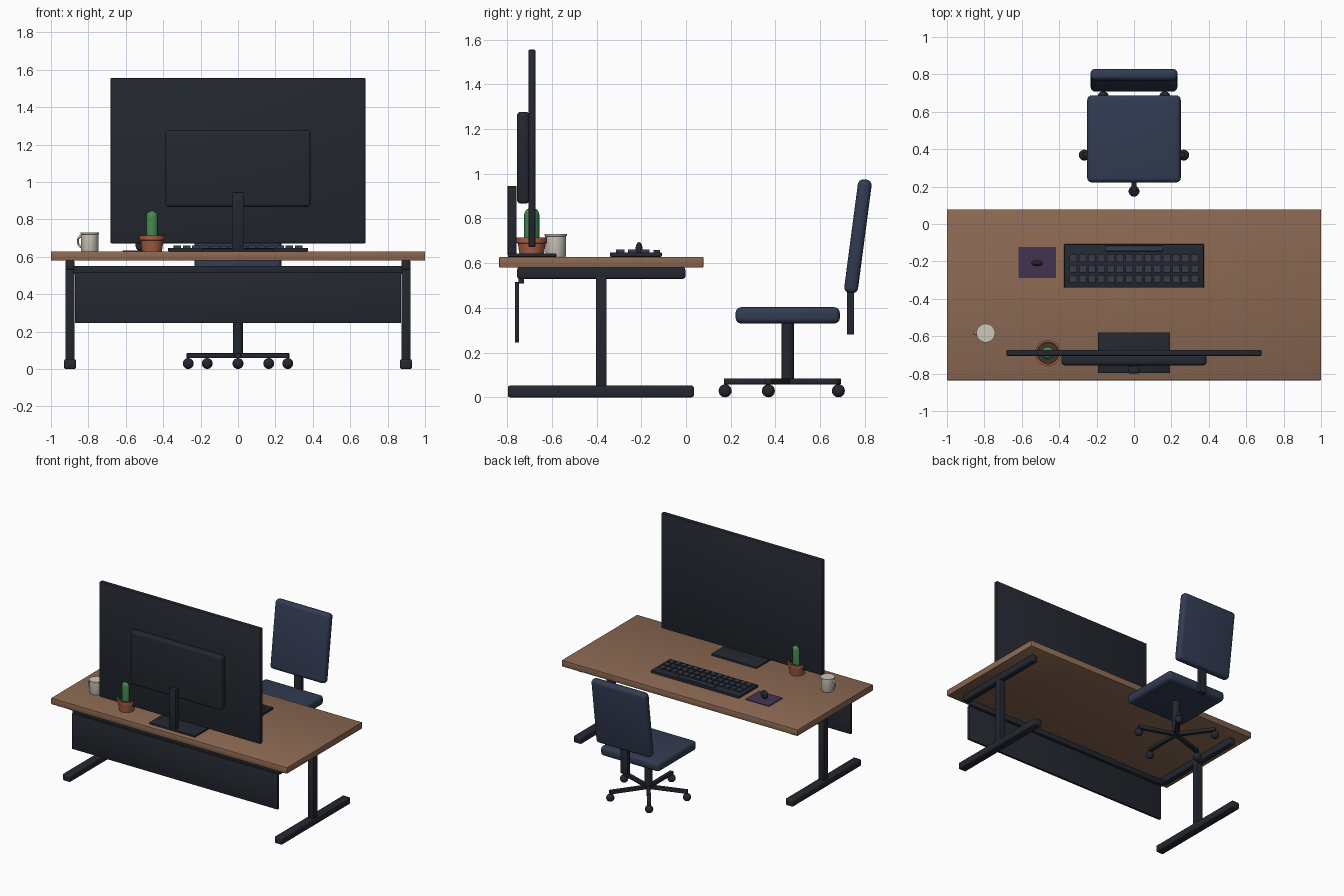
import bpy, bmesh
from math import radians, cos, sin, pi
from mathutils import Matrix, Vector

if "Cube" in bpy.data.objects:
    bpy.data.objects.remove(bpy.data.objects["Cube"])


def material(name, rgb):
    m = bpy.data.materials.new(name)
    m.diffuse_color = (*rgb, 1)
    m.use_nodes = True
    m.node_tree.nodes["Principled BSDF"].inputs["Base Color"].default_value = m.diffuse_color
    return m


WOOD = material("wood", (0.26, 0.14, 0.085))
DARK = material("dark_metal", (0.017, 0.021, 0.029))
FABRIC = material("navy_fabric", (0.032, 0.044, 0.085))
KEY = material("keycap", (0.035, 0.043, 0.066))
PURPLE = material("purple_pad", (0.055, 0.034, 0.082))
CREAM = material("cream", (0.62, 0.58, 0.49))
CLAY = material("clay", (0.38, 0.11, 0.06))
GREEN = material("green", (0.06, 0.25, 0.09))
SOIL = material("soil", (0.06, 0.035, 0.02))


def finish(name, bm, mat):
    bmesh.ops.recalc_face_normals(bm, faces=bm.faces[:])
    me = bpy.data.meshes.new(name)
    bm.to_mesh(me)
    bm.free()
    me.materials.append(mat)
    ob = bpy.data.objects.new(name, me)
    bpy.context.collection.objects.link(ob)
    bpy.ops.object.select_all(action='DESELECT')
    ob.select_set(True)
    bpy.context.view_layer.objects.active = ob
    bpy.ops.object.shade_smooth_by_angle(angle=radians(35))
    return ob


def add_box(bm, lo, hi):
    lo, hi = Vector(lo), Vector(hi)
    mtx = Matrix.Translation((lo + hi) / 2) @ Matrix.Diagonal((*(hi - lo), 1))
    bmesh.ops.create_cube(bm, size=1, matrix=mtx)


def box(name, lo, hi, mat, bevel=0.003, seg=2):
    bm = bmesh.new()
    add_box(bm, lo, hi)
    if bevel:
        bmesh.ops.bevel(bm, geom=bm.edges[:], offset=bevel, segments=seg,
                        profile=0.5, affect='EDGES')
    return finish(name, bm, mat)


def lathe(name, profile, center, mat, steps=32):
    # spin a closed (r, z) profile that starts and ends on the axis
    bm = bmesh.new()
    vs = [bm.verts.new((r, 0, z)) for r, z in profile]
    es = [bm.edges.new(p) for p in zip(vs, vs[1:])]
    bmesh.ops.spin(bm, geom=vs + es, cent=(0, 0, 0), axis=(0, 0, 1),
                   angle=2 * pi, steps=steps)
    bmesh.ops.remove_doubles(bm, verts=bm.verts[:], dist=1e-5)
    ob = finish(name, bm, mat)
    ob.location = center
    return ob


def capsule(name, r, z0, z1, x, y, mat):
    n = 8
    prof = [(r * sin(pi / 2 * i / n), z0 + r - r * cos(pi / 2 * i / n)) for i in range(n + 1)]
    prof += [(r * cos(pi / 2 * i / n), z1 - r + r * sin(pi / 2 * i / n)) for i in range(n)]
    return lathe(name, prof + [(0, z1)], (x, y, 0), mat)


def ball(name, center, radii, mat):
    bm = bmesh.new()
    bmesh.ops.create_uvsphere(bm, u_segments=20, v_segments=12, radius=1,
                              matrix=Matrix.Translation(center) @ Matrix.Diagonal((*radii, 1)))
    return finish(name, bm, mat)


# desk
TOP = 0.628
box("desk_top", (-1, -0.836, 0.58), (1, 0.078, TOP), WOOD, 0.004)
for side, s in (("left", -1), ("right", 1)):
    x = 0.898 * s
    box(side + "_foot", (x - 0.032, -0.797, 0), (x + 0.032, 0.035, 0.052), DARK, 0.01, 3)
    box(side + "_leg", (x - 0.025, -0.403, 0.04), (x + 0.025, -0.355, 0.54), DARK)
    box(side + "_top_beam", (x - 0.025, -0.755, 0.53), (x + 0.025, -0.003, 0.581), DARK, 0.01, 3)
box("crossbar", (-0.88, -0.75, 0.508), (0.88, -0.724, 0.55), DARK)
box("modesty_panel", (-0.872, -0.765, 0.245), (0.872, -0.747, 0.515), DARK, 0.002)

# monitor
box("screen", (-0.682, -0.705, 0.672), (0.682, -0.673, 1.555), DARK, 0.006)
box("screen_back_housing", (-0.388, -0.756, 0.866), (0.388, -0.70, 1.277), DARK, 0.018, 4)
box("stand_neck", (-0.029, -0.798, 0.635), (0.029, -0.757, 0.945), DARK)
box("stand_base", (-0.193, -0.797, TOP), (0.193, -0.58, 0.643), DARK)

# keyboard with three rows of keys and a wide strip
box("keyboard_body", (-0.374, -0.34, TOP), (0.374, -0.108, 0.648), DARK, 0.004)
bm = bmesh.new()
for row in range(3):
    for col in range(14):
        x, y = (col - 6.5) * 0.05, -0.184 - row * 0.055
        add_box(bm, (x - 0.02, y - 0.02, 0.645), (x + 0.02, y + 0.02, 0.66))
finish("keys", bm, KEY)
box("keyboard_strip", (-0.155, -0.146, 0.645), (0.155, -0.116, 0.658), KEY, 0.002)

# mouse and pad
box("mouse_pad", (-0.618, -0.288, TOP), (-0.418, -0.123, 0.633), PURPLE, 0)
ball("mouse", (-0.518, -0.21, 0.661), (0.03, 0.016, 0.033), DARK)

# mug
lathe("mug", [(0, TOP), (0.044, TOP), (0.046, 0.632), (0.047, 0.72), (0.05, 0.722),
              (0.05, 0.73), (0, 0.73)], (-0.793, -0.583, 0), CREAM)
bpy.ops.mesh.primitive_torus_add(major_segments=28, minor_segments=10, major_radius=0.03,
                                 minor_radius=0.007, location=(-0.835, -0.583, 0.682),
                                 rotation=(pi / 2, 0, 0))
handle = bpy.context.object
handle.name = "mug_handle"
handle.scale = (0.7, 1, 1)
handle.data.materials.append(CREAM)
bpy.ops.object.shade_smooth_by_angle(angle=radians(40))

# potted cactus
PX, PY = -0.46, -0.69
lathe("pot", [(0, TOP), (0.053, TOP), (0.062, 0.688), (0.069, 0.69), (0.069, 0.714),
              (0.058, 0.714), (0.056, 0.7), (0, 0.7)], (PX, PY, 0), CLAY)
lathe("soil", [(0, 0.69), (0.056, 0.69), (0.056, 0.705), (0, 0.705)], (PX, PY, 0), SOIL)
capsule("cactus_body", 0.034, 0.67, 0.848, PX, PY, GREEN)
capsule("cactus_arm", 0.015, 0.763, 0.83, PX + 0.044, PY, GREEN)
box("cactus_arm_joint", (PX, PY - 0.012, 0.768), (PX + 0.045, PY + 0.012, 0.79), GREEN, 0.008, 3)

# chair seat, backrest and support
box("chair_seat", (-0.25, 0.222, 0.33), (0.25, 0.688, 0.403), FABRIC, 0.025, 4)
back = box("chair_backrest", (-0.232, -0.031, -0.256), (0.232, 0.031, 0.256), FABRIC, 0.025, 4)
back.location = (0, 0.769, 0.72)
back.rotation_euler.x = radians(-7.5)
box("backrest_support", (-0.03, 0.72, 0.28), (0.03, 0.752, 0.5), DARK)

# chair column and five-star base
CY = 0.455
lathe("chair_column", [(0, 0.06), (0.028, 0.06), (0.028, 0.34), (0, 0.34)], (0, CY, 0), DARK, 24)
for i in range(5):
    a = radians(-90 + 72 * i)
    arm = box(f"base_arm_{i + 1}", (0, -0.014, 0.058), (0.285, 0.014, 0.084), DARK)
    arm.location = (0, CY, 0)
    arm.rotation_euler.z = a
    ball(f"caster_{i + 1}", (0.28 * cos(a), CY + 0.28 * sin(a), 0.029), (0.029,) * 3, DARK)
